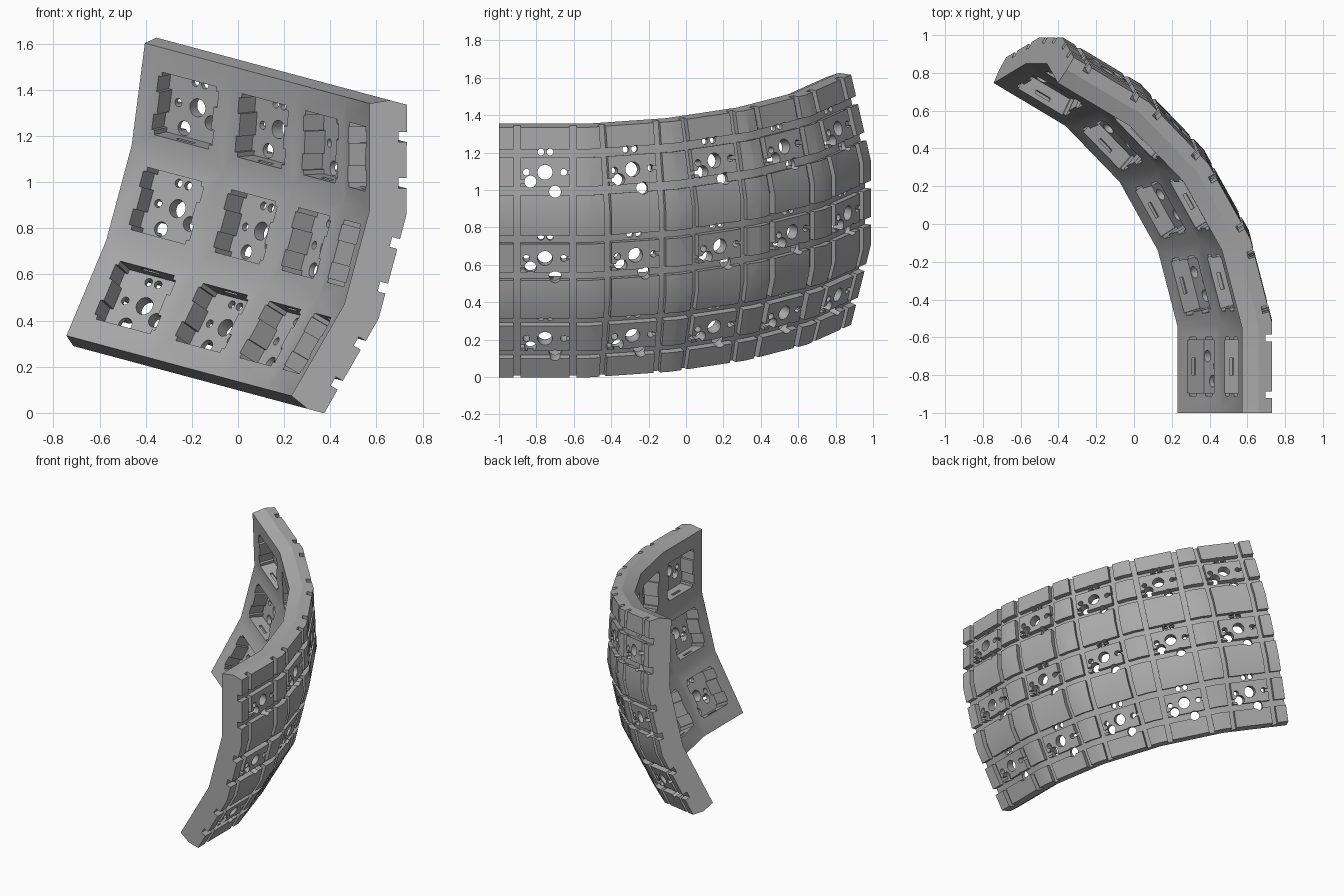
import bpy, bmesh, math
from mathutils import Matrix, Vector

cube = bpy.data.objects.get("Cube")
if cube:
    bpy.data.objects.remove(cube, do_unlink=True)

STEP = math.radians(15)          # angle between neighbouring columns and rows
RADIUS = 1.87                    # column axis to outer face
HALF_W, HALF_H = 0.246, 0.234    # half size of one cell
COLS, ROWS = 5, (-1, 0, 1)
FRAME = Matrix.Rotation(STEP, 4, 'Y') @ Matrix.Translation((-1.387, -0.754, 0.787))

grey = bpy.data.materials.new("matte_grey")
grey.use_nodes = True
grey.diffuse_color = (0.4, 0.4, 0.4, 1)
grey.node_tree.nodes["Principled BSDF"].inputs["Base Color"].default_value = (0.4, 0.4, 0.4, 1)


def make_object(name, bm):
    bmesh.ops.recalc_face_normals(bm, faces=bm.faces[:])
    mesh = bpy.data.meshes.new(name)
    bm.to_mesh(mesh)
    bm.free()
    mesh.materials.append(grey)
    obj = bpy.data.objects.new(name, mesh)
    bpy.context.collection.objects.link(obj)
    return obj


def turn(col):
    return FRAME @ Matrix.Rotation(STEP * col, 4, 'Z')


def row_frame(row):
    """Row frame: X points out of the outer face, Z up the column."""
    rise = HALF_H * (1 + math.cos(STEP)) * row
    drop = HALF_H * math.sin(STEP) * abs(row)
    return Matrix.Translation((RADIUS - drop, 0, rise)) @ Matrix.Rotation(-STEP * row, 4, 'Y')


def loft(bm, rings):
    """Close a solid through matching rings of points."""
    loops = [[bm.verts.new(p) for p in ring] for ring in rings]
    for a, b in zip(loops, loops[1:]):
        for i in range(len(a)):
            j = (i + 1) % len(a)
            bm.faces.new((a[i], a[j], b[j], b[i]))
    bm.faces.new(loops[0])
    bm.faces.new(loops[-1])


def sweep(bm, profile, overrun):
    """Run a (u, w) profile across all columns with mitred joints."""
    rings = [[turn(0) @ Vector((u, -HALF_W - overrun, w)) for u, w in profile]]
    for k in range(1, COLS):
        rings.append([turn(k) @ Vector((u, -u * math.tan(STEP / 2), w)) for u, w in profile])
    rings.append([turn(COLS - 1) @ Vector((u, HALF_W + overrun, w)) for u, w in profile])
    loft(bm, rings)


def chain(offset):
    """Bent line up a column, parallel to the outer face."""
    u, w = RADIUS + offset, HALF_H + offset * math.tan(STEP / 2)
    tip = (u - 0.55 * math.sin(STEP), w + 0.55 * math.cos(STEP))
    return [(tip[0], -tip[1]), (u, -w), (u, w), tip]


def add_box(bm, m, x, y, z):
    size = Matrix.Diagonal((x[1] - x[0], y[1] - y[0], z[1] - z[0], 1))
    mid = Matrix.Translation((sum(x) / 2, sum(y) / 2, sum(z) / 2))
    bmesh.ops.create_cube(bm, size=1, matrix=m @ mid @ size)


def add_hole(bm, m, y, z, r):
    place = Matrix.Translation((-0.03, y, z)) @ Matrix.Rotation(math.pi / 2, 4, 'Y')
    bmesh.ops.create_cone(bm, cap_ends=True, segments=24, radius1=r, radius2=r,
                          depth=0.2, matrix=m @ place)


# Curved shell from a half profile, mirrored top to bottom
upper = [(RADIUS - 0.16, 0.213), (1.591, 0.656), (1.673, 0.692), (1.748, 0.692), (RADIUS, HALF_H)]
bm = bmesh.new()
sweep(bm, upper + [(u, -w) for u, w in reversed(upper)], 0)
shell = make_object("curved_key_plate", bm)

# Wire channels running up the columns and across the rows
uprights, crossings = bmesh.new(), bmesh.new()
strip = chain(0.05) + chain(-0.035)[::-1]
for c in range(COLS):
    for s in (-0.15, 0.15):
        loft(uprights, [[turn(c) @ Vector((u, y, w)) for u, w in strip]
                        for y in (s - 0.018, s + 0.018)])
for r in ROWS:
    for s in (-0.1, 0.1):
        corners = [row_frame(r) @ Vector((x, 0, s + z)) for x, z in
                   ((-0.035, -0.022), (0.05, -0.022), (0.05, 0.022), (-0.035, 0.022))]
        sweep(crossings, [(p.x, p.z) for p in corners], 0.05)

# Square socket outline with two tabs on each side
quarter = [(0.14, 0.14), (0.14, 0.12), (0.156, 0.12), (0.156, 0.05), (0.14, 0.05)]
side = quarter + [(y, -z) for y, z in reversed(quarter)]
outline = side + [(-y, -z) for y, z in side]

# Sockets, clip slots, short channels and holes of every cell
pockets, clips, links, holes = (bmesh.new() for _ in range(4))
for c in range(COLS):
    for r in ROWS:
        m = turn(c) @ row_frame(r)
        loft(pockets, [[m @ Vector((x, y, z)) for y, z in outline] for x in (-0.3, -0.06)])
        add_box(clips, m, (-0.132, -0.112), (-0.045, 0.045), (-0.152, 0.152))
        add_box(links, m, (-0.035, 0.05), (-0.15, -0.08), (-0.06, -0.04))
        add_box(links, m, (-0.035, 0.05), (0.1, 0.15), (-0.01, 0.01))
        for y, z, rad in ((0, 0, 0.04), (-0.1, 0, 0.018), (0.1, 0, 0.018),
                          (-0.078, -0.05, 0.032), (0.054, -0.104, 0.032),
                          (-0.022, 0.108, 0.018), (0.027, 0.108, 0.018)):
            add_hole(holes, m, y, z, rad)

bpy.context.view_layer.objects.active = shell
shell.select_set(True)
for name, part in (("pocket_cutter", pockets), ("clip_cutter", clips),
                   ("upright_cutter", uprights), ("crossing_cutter", crossings),
                   ("link_cutter", links), ("hole_cutter", holes)):
    cutter = make_object(name, part)
    mod = shell.modifiers.new(name, 'BOOLEAN')
    mod.operation, mod.solver = 'DIFFERENCE', 'MANIFOLD'
    mod.object = cutter
    bpy.ops.object.modifier_apply(modifier=mod.name)
    bpy.data.objects.remove(cutter, do_unlink=True)

bpy.ops.object.shade_smooth_by_angle(angle=math.radians(20))
